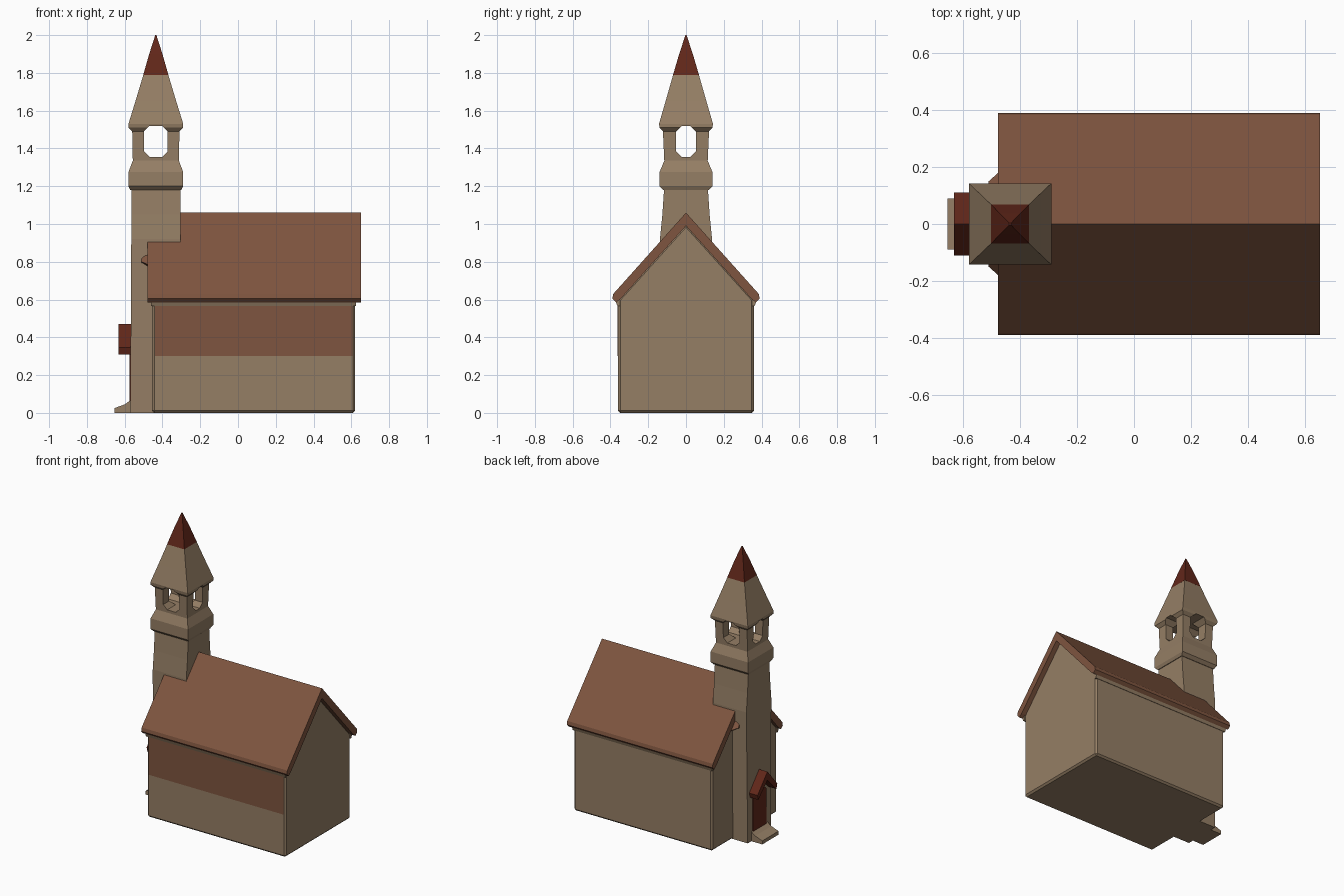
import bpy, bmesh, math

if "Cube" in bpy.data.objects:
    bpy.data.objects.remove(bpy.data.objects["Cube"])


def material(name, rgb):
    m = bpy.data.materials.new(name)
    m.diffuse_color = (*rgb, 1)
    m.use_nodes = True
    m.node_tree.nodes["Principled BSDF"].inputs["Base Color"].default_value = m.diffuse_color
    return m


TAN = material("tan_plaster", (0.30, 0.21, 0.13))
MID = material("faded_red", (0.21, 0.09, 0.05))
RED = material("dark_red", (0.12, 0.02, 0.01))
TX = -0.435  # tower centre


def finish(name, bm, mat):
    bmesh.ops.recalc_face_normals(bm, faces=bm.faces)
    me = bpy.data.meshes.new(name)
    bm.to_mesh(me)
    bm.free()
    ob = bpy.data.objects.new(name, me)
    bpy.context.collection.objects.link(ob)
    me.materials.append(mat)
    return ob


def skin(name, rings, mat):
    """Join equal-sized rings of points and cap both ends."""
    bm = bmesh.new()
    vs = [[bm.verts.new(p) for p in r] for r in rings]
    n = len(vs[0])
    for a, b in zip(vs, vs[1:]):
        for i in range(n):
            j = (i + 1) % n
            bm.faces.new((a[i], a[j], b[j], b[i]))
    bm.faces.new(vs[0])
    bm.faces.new(vs[-1])
    return finish(name, bm, mat)


def along_x(name, prof, x0, x1, mat):
    """Extrude a (y, z) profile along x."""
    return skin(name, [[(x, y, z) for y, z in prof] for x in (x0, x1)], mat)


def mirrored(half):
    """Complete a half profile that runs from top ridge to bottom ridge."""
    return half + [(-y, z) for y, z in reversed(half) if y > 0]


def square_tower(name, levels, mat):
    """Stack rectangles given as (z, half x, half y)."""
    return skin(name, [[(TX + sx * hx, sy * hy, z) for sx, sy in
                        ((-1, -1), (1, -1), (1, 1), (-1, 1))]
                       for z, hx, hy in levels], mat)


def bevel(ob, width):
    m = ob.modifiers.new("edge", 'BEVEL')
    m.width, m.segments = width, 1


# Nave walls with gable ends
nave = along_x("nave_walls", mirrored([(0, 1.0), (0.36, 0.60), (0.36, 0.0)]),
               -0.455, 0.62, TAN)
bevel(nave, 0.012)
along_x("front_wall_stain", [(-0.362, 0.30), (-0.362, 0.57), (-0.35, 0.57), (-0.35, 0.30)],
        -0.44, 0.605, MID)

# Gabled roof slab, open underneath
along_x("nave_roof", mirrored([(0, 1.06), (0.385, 0.63), (0.39, 0.605), (0.37, 0.585),
                               (0.345, 0.605), (0, 0.99)]), -0.478, 0.652, MID)

# Eave mouldings
for s, side in ((-1, "front"), (1, "back")):
    along_x(side + "_eave_moulding",
            [(s * 0.35, 0.565), (s * 0.363, 0.565), (s * 0.372, 0.59), (s * 0.35, 0.60)],
            -0.46, 0.625, TAN)
    # Shoulder joining tower and gable
    skin(side + "_tower_shoulder",
         [[(-0.465, s * y, z) for y, z in ((0.10, 0.76), (0.19, 0.78), (0.10, 0.88))],
          [(-0.51, s * y, z) for y, z in ((0.10, 0.78), (0.15, 0.80), (0.10, 0.87))]], MID)

# Tower shaft
square_tower("tower_shaft", [(0, 0.135, 0.13), (0.55, 0.132, 0.135), (0.92, 0.13, 0.138),
                             (1.05, 0.13, 0.125), (1.20, 0.13, 0.115)], TAN)

# Belfry with its flared base and pointed roof
belfry = square_tower("belfry", [(1.18, 0.135, 0.12), (1.20, 0.145, 0.14), (1.275, 0.145, 0.14),
                                 (1.335, 0.122, 0.115), (1.49, 0.125, 0.122),
                                 (1.51, 0.145, 0.14), (1.53, 0.145, 0.143),
                                 (1.65, 0.108, 0.108), (1.79, 0.066, 0.068)], TAN)
square_tower("spire_tip", [(1.788, 0.067, 0.069), (1.90, 0.035, 0.036), (2.0, 0.003, 0.003)], RED)

# Bell openings through both axes
for axis, w in (("x", 0.052), ("y", 0.063)):
    c = 0.03
    octo = [(w, 1.355 + c), (w, 1.52 - c), (w - c, 1.52), (c - w, 1.52),
            (-w, 1.52 - c), (-w, 1.355 + c), (c - w, 1.355), (w - c, 1.355)]
    rings = [[(TX + d, a, z) if axis == "x" else (TX + a, d, z) for a, z in octo]
             for d in (-0.3, 0.3)]
    cutter = skin("opening_cutter_" + axis, rings, TAN)
    cutter.hide_render = True
    m = belfry.modifiers.new("opening_" + axis, 'BOOLEAN')
    m.operation, m.object, m.solver = 'DIFFERENCE', cutter, 'EXACT'
    bpy.context.view_layer.objects.active = belfry
    bpy.ops.object.modifier_apply(modifier=m.name)
    bpy.data.objects.remove(cutter)

# Door, its gabled canopy and the doorstep
along_x("door", mirrored([(0, 0.37), (0.075, 0.31), (0.075, 0.04)]), -0.574, -0.55, RED)
along_x("door_canopy", mirrored([(0, 0.47), (0.11, 0.345), (0.10, 0.31), (0, 0.41)]),
        -0.632, -0.56, RED)
step = [(-0.655, 0.0), (-0.655, 0.025), (-0.60, 0.045), (-0.565, 0.07), (-0.55, 0.07), (-0.55, 0.0)]
skin("doorstep", [[(x, y, z) for x, z in step] for y in (-0.09, 0.09)], TAN)
